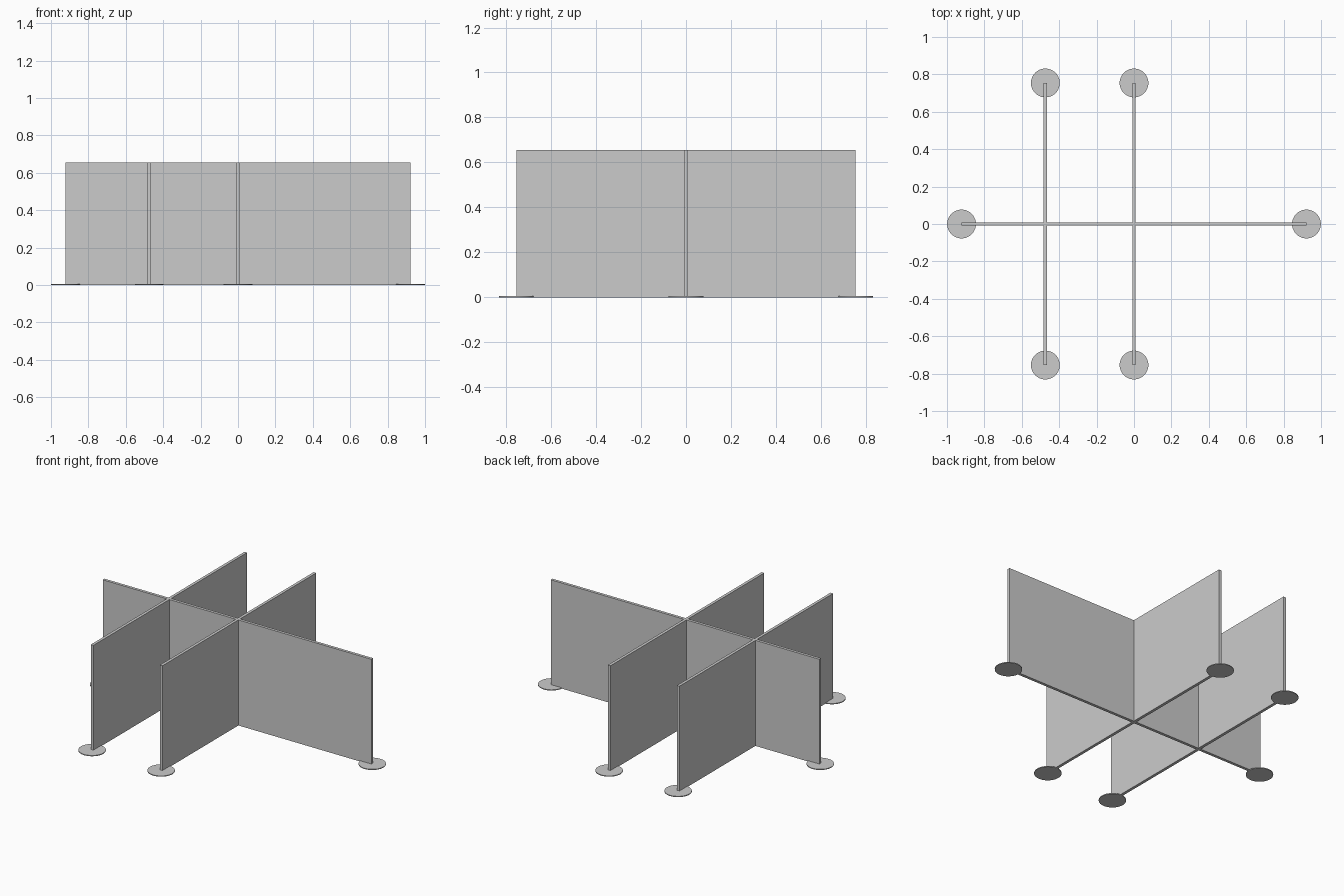
import bpy

cube = bpy.data.objects.get("Cube")
if cube:
    bpy.data.objects.remove(cube, do_unlink=True)

HEIGHT = 0.655
THICK = 0.018
HALF_LENGTH = 0.922
WING_REACH = 0.754
FOOT_RADIUS = 0.077
FOOT_THICK = 0.005
CROSSINGS = {"left": 0.0, "right": -0.474}

grey = bpy.data.materials.new("panel_grey")
grey.use_nodes = True
colour = (0.6, 0.6, 0.6, 1)
grey.diffuse_color = colour
grey.node_tree.nodes["Principled BSDF"].inputs["Base Color"].default_value = colour


def panel(name, x0, x1, y0, y1):
    """Upright board filling the given footprint."""
    bpy.ops.mesh.primitive_cube_add(
        size=1, location=((x0 + x1) / 2, (y0 + y1) / 2, HEIGHT / 2))
    ob = bpy.context.object
    ob.name = name
    ob.scale = (x1 - x0, y1 - y0, HEIGHT)
    bpy.ops.object.transform_apply(location=False, rotation=False, scale=True)
    ob.data.materials.append(grey)


def foot(name, x, y):
    """Thin round floor plate under a panel end."""
    bpy.ops.mesh.primitive_cylinder_add(
        vertices=48, radius=FOOT_RADIUS, depth=FOOT_THICK,
        location=(x, y, FOOT_THICK / 2))
    ob = bpy.context.object
    ob.name = name
    ob.data.materials.append(grey)
    bpy.ops.object.shade_smooth_by_angle()


# Long spine panel with a foot at each end
half = THICK / 2
panel("spine_panel", -HALF_LENGTH, HALF_LENGTH, -half, half)
for side, sign in (("left", 1), ("right", -1)):
    foot(f"spine_foot_{side}", sign * HALF_LENGTH, 0)

# Wing panels butted against both faces of the spine
for side, x in CROSSINGS.items():
    panel(f"front_wing_{side}", x - half, x + half, -WING_REACH, -half)
    panel(f"back_wing_{side}", x - half, x + half, half, WING_REACH)
    foot(f"front_foot_{side}", x, -WING_REACH)
    foot(f"back_foot_{side}", x, WING_REACH)
